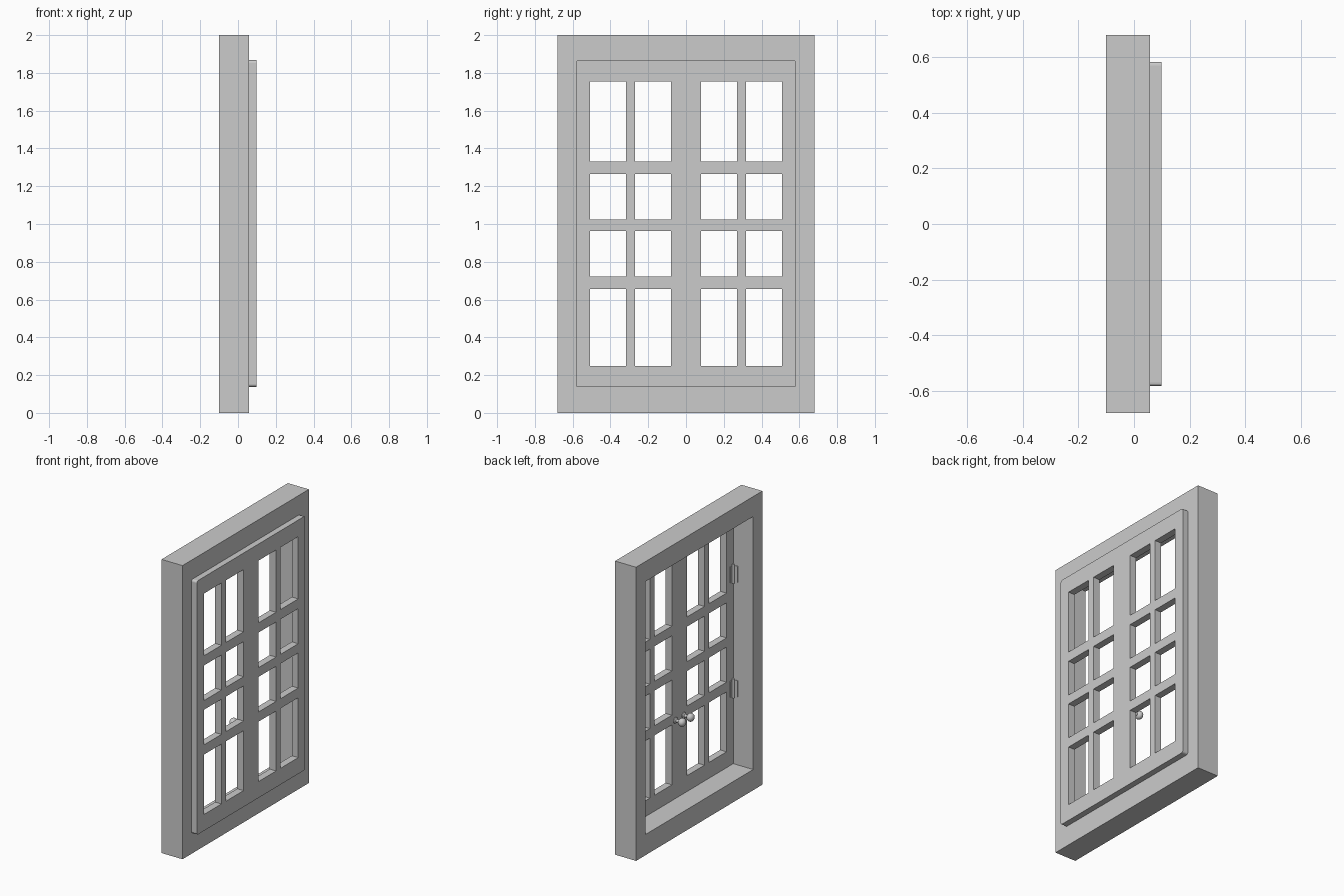
import bpy, bmesh, math
from mathutils import Matrix, Vector

if "Cube" in bpy.data.objects:
    bpy.data.objects.remove(bpy.data.objects["Cube"])

# maps drawing plane (u, v, w) to (y, z, x)
TO_WALL = Matrix(((0, 0, 1, 0), (1, 0, 0, 0), (0, 1, 0, 0), (0, 0, 0, 1)))


def rect(u0, u1, v0, v1):
    return [(u0, v0), (u1, v0), (u1, v1), (u0, v1)]


def panel(name, loops, x0, x1):
    """Flat plate with openings: first loop is the outline, the rest are holes."""
    cu = bpy.data.curves.new(name + "_outline", 'CURVE')
    cu.dimensions = '2D'
    cu.fill_mode = 'BOTH'
    cu.extrude = (x1 - x0) / 2
    for pts in loops:
        sp = cu.splines.new('POLY')
        sp.points.add(len(pts) - 1)
        for p, (u, v) in zip(sp.points, pts):
            p.co = (u, v, 0, 1)
        sp.use_cyclic_u = True
    tmp = bpy.data.objects.new(name + "_tmp", cu)
    bpy.context.collection.objects.link(tmp)
    dg = bpy.context.evaluated_depsgraph_get()
    me = bpy.data.meshes.new_from_object(tmp.evaluated_get(dg))
    bpy.data.objects.remove(tmp)
    me.transform(Matrix.Translation(((x0 + x1) / 2, 0, 0)) @ TO_WALL)
    bm = bmesh.new()
    bm.from_mesh(me)
    bmesh.ops.remove_doubles(bm, verts=bm.verts, dist=1e-5)
    bmesh.ops.recalc_face_normals(bm, faces=bm.faces)
    bm.to_mesh(me)
    bm.free()
    for poly in me.polygons:
        poly.use_smooth = False
    ob = bpy.data.objects.new(name, me)
    bpy.context.collection.objects.link(ob)
    return ob


def smooth(ob):
    bpy.ops.object.select_all(action='DESELECT')
    ob.select_set(True)
    bpy.context.view_layer.objects.active = ob
    bpy.ops.object.shade_smooth_by_angle(angle=math.radians(35))


def lathe(name, profile, origin, steps=24):
    """Revolve (distance, radius) points around the -x axis."""
    bm = bmesh.new()
    vs = [bm.verts.new((-d, r, 0)) for d, r in profile]
    es = [bm.edges.new(p) for p in zip(vs, vs[1:])]
    bmesh.ops.spin(bm, geom=vs + es, cent=(0, 0, 0), axis=(1, 0, 0),
                   angle=math.tau, steps=steps)
    bmesh.ops.remove_doubles(bm, verts=bm.verts, dist=1e-5)
    bmesh.ops.recalc_face_normals(bm, faces=bm.faces)
    me = bpy.data.meshes.new(name)
    bm.to_mesh(me)
    bm.free()
    ob = bpy.data.objects.new(name, me)
    ob.location = origin
    bpy.context.collection.objects.link(ob)
    smooth(ob)


def box(name, center, size):
    bpy.ops.mesh.primitive_cube_add(size=1, location=center)
    ob = bpy.context.object
    ob.name = name
    ob.data.transform(Matrix.Diagonal((*size, 1)))


# outer frame
panel("window_frame", [rect(-.68, .68, 0, 2), rect(-.58, .58, .141, 1.864)], -.1, .058)

# two sash leaves with rounded outer corners and eight panes each
PANE_Y = [(.08, .27), (.318, .508)]
PANE_Z = [(.249, .657), (.723, .962), (1.025, 1.264), (1.33, 1.754)]
R, Y1, Z0, Z1 = .014, .583, .138, 1.867
for side, label in ((1, "right"), (-1, "left")):
    outline = [(0, Z1), (0, Z0)]
    for cz, start in ((Z0 + R, -90), (Z1 - R, 0)):
        for i in range(5):
            a = math.radians(start + i * 22.5)
            outline.append((Y1 - R + R * math.cos(a), cz + R * math.sin(a)))
    loops = [outline] + [rect(*y, *z) for y in PANE_Y for z in PANE_Z]
    panel(label + "_sash", [[(side * u, v) for u, v in l] for l in loops], .05, .098)

    # round knob on the inner face, beside the meeting line
    ball = [(.053 + .028 * math.cos(a) * -.85, .028 * math.sin(a))
            for a in (math.radians(25 + i * 155 / 10) for i in range(11))]
    knob = [(0, 0), (0, .02), (.005, .02), (.009, .015), (.011, .01)] + ball
    lathe(label + "_knob", knob, (.05, side * .045, .675))

    # two hinges against the jamb
    for z, level in ((.66, "lower"), (1.44, "upper")):
        name = f"{label}_{level}_hinge"
        bpy.ops.mesh.primitive_cylinder_add(vertices=16, radius=.008, depth=.13,
                                            location=(.043, side * .571, z))
        bpy.context.object.name = name + "_pin"
        smooth(bpy.context.object)
        box(name + "_sash_leaf", (.0485, side * .558, z), (.004, .028, .11))
        box(name + "_jamb_leaf", (.03, side * .5785, z), (.03, .004, .11))
